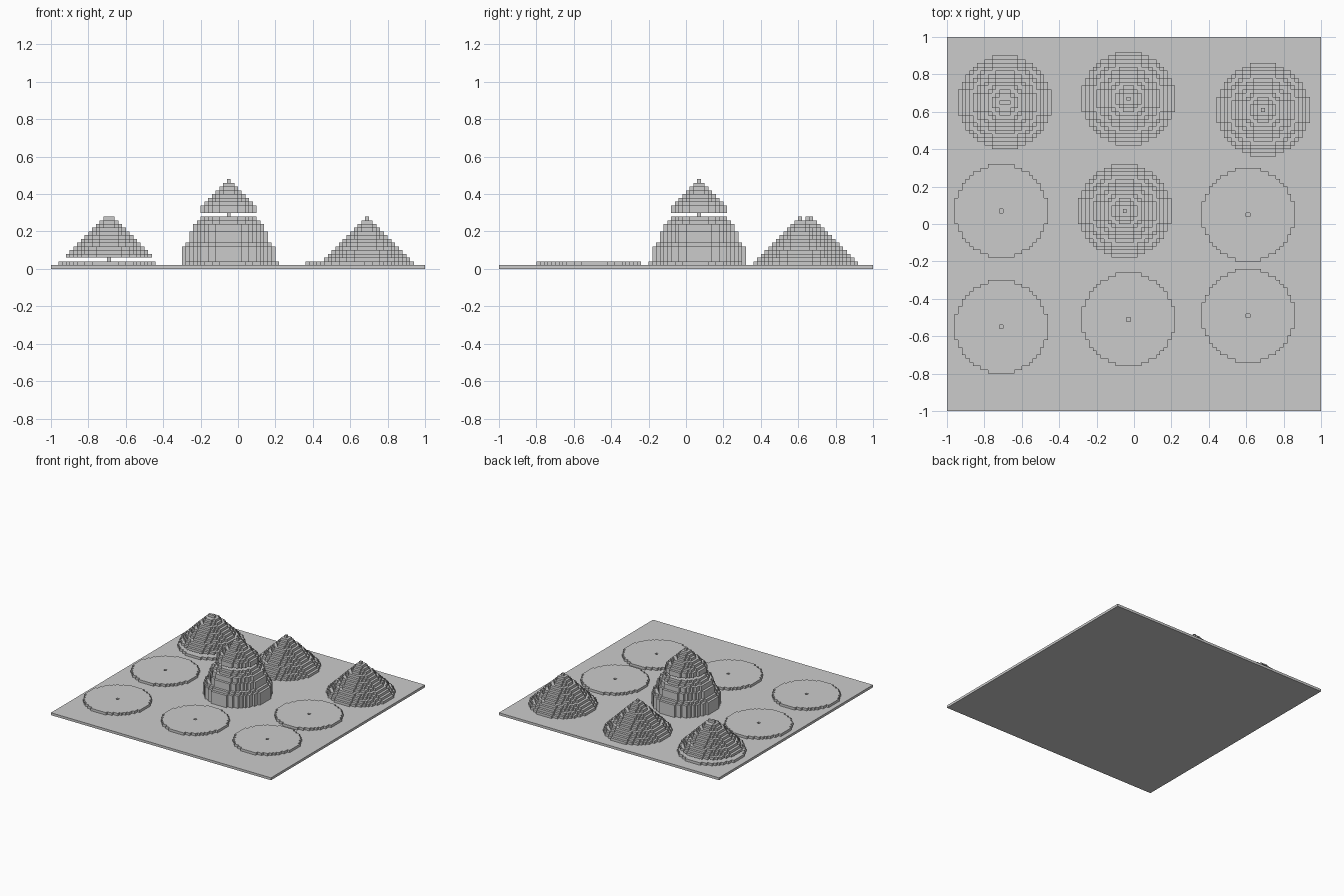
import bpy, bmesh

if "Cube" in bpy.data.objects:
    bpy.data.objects.remove(bpy.data.objects["Cube"])

V = 0.02  # size of one block


def disc(r):
    """Block cells of a stepped circle, r cells either side of the centre."""
    return {(i, j) for i in range(-r, r + 1) for j in range(-r, r + 1)
            if i * i + j * j <= (r + 0.5) ** 2}


def blocks(name, layers, x, y):
    """Stack block layers above the plate, keeping only the outer faces."""
    cells = {(i, j, k) for k, layer in enumerate(layers, 1) for i, j in layer}
    bm = bmesh.new()
    verts = {}

    def vert(p):
        if p not in verts:
            verts[p] = bm.verts.new(((p[0] - 0.5) * V, (p[1] - 0.5) * V, p[2] * V))
        return verts[p]

    for c in sorted(cells):
        for a in range(3):
            for s in (0, 1):
                n = list(c)
                n[a] += 2 * s - 1
                if tuple(n) in cells:
                    continue
                quad = []
                for u, w in ((0, 0), (1, 0), (1, 1), (0, 1)):
                    p = list(c)
                    p[a] += s
                    p[(a + 1) % 3] += u
                    p[(a + 2) % 3] += w
                    quad.append(vert(tuple(p)))
                bm.faces.new(quad if s else quad[::-1])
    me = bpy.data.meshes.new(name)
    bm.to_mesh(me)
    bm.free()
    ob = bpy.data.objects.new(name, me)
    ob.location = (x, y, 0)
    bpy.context.collection.objects.link(ob)


# Ground plate
bpy.ops.mesh.primitive_cube_add(size=1, location=(0, 0, V / 2))
plate = bpy.context.object
plate.name = "ground_plate"
plate.scale = (2, 2, V)

# Flat discs with a one-block pit in the middle
flat = disc(12) - {(0, 0)}
for n, (x, y) in enumerate([(-0.71, 0.07), (0.61, 0.05), (-0.71, -0.55),
                            (-0.03, -0.51), (0.61, -0.49)]):
    blocks(f"flat_disc_{n + 1}", [flat], x, y)

# Plain stepped cones
cone = [disc(r) for r in range(12, -1, -1)]
blocks("back_cone", cone, -0.03, 0.67)
blocks("right_cone", cone, 0.69, 0.61)

# Cone raised on a single-block post above its base disc
raised = [disc(12), disc(0)] + [disc(r) for r in range(11, 1, -1)]
blocks("raised_cone", raised + [{(-1, 0), (0, 0), (1, 0)}], -0.69, 0.65)

# Tall barrel-shaped mound, with a post and a small cone as its cap
barrel = [12, 12, 12, 12, 12, 11, 10, 10, 10, 9, 9, 8, 7]
cap = [0, 7, 7, 6, 5, 4, 3, 2, 1, 0]
blocks("tall_mound", [disc(r) for r in barrel + cap], -0.05, 0.07)
